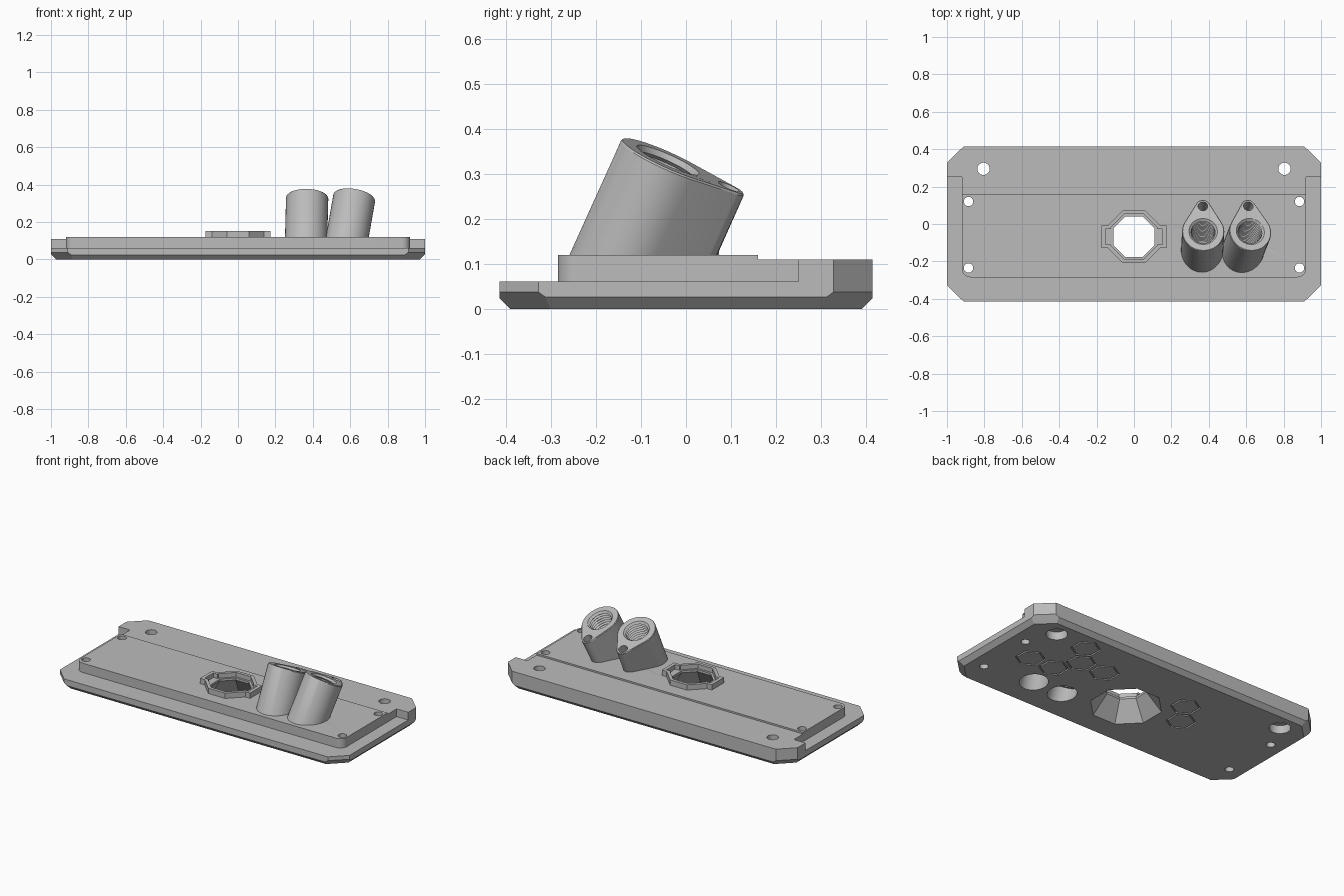
import bpy, bmesh
from math import sin, cos, pi, acos, radians
from mathutils import Matrix, Vector

default = bpy.data.objects.get("Cube")
if default:
    bpy.data.objects.remove(default)

grey = bpy.data.materials.new("light grey")
grey.use_nodes = True
grey.diffuse_color = (0.5, 0.5, 0.5, 1)
grey.node_tree.nodes["Principled BSDF"].inputs["Base Color"].default_value = (0.5, 0.5, 0.5, 1)


def to_object(name, bm, matrix=None):
    if matrix:
        bm.transform(matrix)
    bmesh.ops.recalc_face_normals(bm, faces=bm.faces)
    mesh = bpy.data.meshes.new(name)
    bm.to_mesh(mesh)
    bm.free()
    mesh.materials.append(grey)
    ob = bpy.data.objects.new(name, mesh)
    bpy.context.collection.objects.link(ob)
    return ob


def loft(name, rings, matrix=None):
    """Closed solid through a stack of (outline, z) rings."""
    bm = bmesh.new()
    loops = [[bm.verts.new((x, y, z)) for x, y in pts] for pts, z in rings]
    for low, high in zip(loops, loops[1:]):
        for i in range(len(low)):
            j = (i + 1) % len(low)
            bm.faces.new((low[i], low[j], high[j], high[i]))
    bm.faces.new(loops[0])
    bm.faces.new(loops[-1])
    return to_object(name, bm, matrix)


def ngon(r, n=40, cx=0, cy=0, turn=0.0):
    return [(cx + r * cos(2 * pi * i / n + turn), cy + r * sin(2 * pi * i / n + turn)) for i in range(n)]


def rect(x0, x1, y0, y1):
    return [(x0, y0), (x1, y0), (x1, y1), (x0, y1)]


def prism(name, pts, z0, z1):
    return loft(name, [(pts, z0), (pts, z1)])


def combine(target, tool, op='DIFFERENCE', keep=False):
    mod = target.modifiers.new("combine", 'BOOLEAN')
    mod.operation, mod.solver, mod.object = op, 'EXACT', tool
    bpy.context.view_layer.update()
    graph = bpy.context.evaluated_depsgraph_get()
    mesh = bpy.data.meshes.new_from_object(target.evaluated_get(graph))
    target.modifiers.clear()
    target.data = mesh
    if not keep:
        bpy.data.objects.remove(tool)


def clip(bm, point, normal):
    bmesh.ops.bisect_plane(bm, geom=bm.verts[:] + bm.edges[:] + bm.faces[:],
                           plane_co=point, plane_no=normal, clear_outer=True)
    bmesh.ops.holes_fill(bm, edges=[e for e in bm.edges if e.is_boundary])


# Base plate: box with cut corners and a chamfered underside
W, D, REAR, LEDGE, DECK = 1.0, 0.415, 0.11, 0.062, 0.12
bm = bmesh.new()
bmesh.ops.create_cube(bm, size=1, matrix=Matrix.Translation((0, 0, REAR / 2)) @ Matrix.Diagonal((2 * W, 2 * D, REAR, 1)))
for s in (-1, 1):
    clip(bm, (s * W, 0, 0.027), (s, 0, -1))
    clip(bm, (0, s * D, 0.025), (0, s, -1))
    for t in (-1, 1):
        corner = (s * W, t * 0.328, 0.038)
        clip(bm, corner, (s * 0.7, t * 0.72, 0))
        clip(bm, corner, (s * 0.7, t * 0.72, -1))
plate = to_object("base_plate", bm)

# Lower ledge around the front and sides
combine(plate, prism("cut", rect(-2, 2, -1, 0.16), LEDGE, 1))
for s in (-1, 1):
    combine(plate, prism("cut", rect(*sorted((s * 0.92, s * 2)), 0.1, 0.25), LEDGE, 1))

# Raised deck with rounded front corners
R = 0.045
arc = [i * pi / 16 for i in range(9)]
outline = [(-0.92, 0.16)]
outline += [(-0.92 + R - R * cos(a), -0.285 + R - R * sin(a)) for a in arc]
outline += [(-x, y) for x, y in reversed(outline)]
combine(plate, prism("deck", outline, 0.04, DECK), 'UNION')

# Collar around the central opening: octagon with a tab on each side
CY, EIGHTH = -0.068, pi / 8


def tabbed(r, tab_x, tab_y, z0, z1):
    ob = prism("collar", ngon(r, 8, 0, CY, EIGHTH), z0, z1)
    combine(ob, prism("tab", rect(-tab_x, tab_x, CY - tab_y, CY + tab_y), z0, z1), 'UNION')
    return ob


collar = tabbed(0.153, 0.173, 0.06, 0.1, 0.153)
combine(collar, tabbed(0.132, 0.152, 0.042, 0.125, 0.2))
funnel = loft("funnel", [(ngon(r, 8, 0, CY, EIGHTH), z) for r, z in
                         ((0.213, -0.01), (0.118, 0.112), (0.118, 0.2))])
combine(collar, funnel, keep=True)
combine(plate, funnel)

# Screw holes, with counterbores under the rear pair
for s in (-1, 1):
    for y, r, top in ((0.295, 0.033, 1), (0.295, 0.06, 0.05), (0.12, 0.025, 1), (-0.235, 0.025, 1)):
        x = 0.805 if y > 0.2 else 0.885
        combine(plate, prism("hole", ngon(r, 32, s * x, y), -0.1, top))

# Engraved hexagon outlines on the underside
PITCH, ROW = 0.167, 0.138
for col, row in ((4.5, 0), (3.5, 0), (3, 1), (2, 1), (3.5, 2), (-1.5, 1), (-2, 0)):
    x, y = col * PITCH - 0.005, row * ROW
    groove = prism("groove", ngon(0.085, 6, x, y, pi / 6), -0.01, 0.008)
    combine(groove, prism("core", ngon(0.075, 6, x, y, pi / 6), -0.1, 0.1))
    combine(plate, groove)

# Tilted teardrop sockets with a threaded bore and a small screw hole
BIG, SMALL, GAP = 0.113, 0.038, 0.148
a = acos((BIG - SMALL) / GAP)
steps = [i / 24 for i in range(25)]
tear = [(SMALL * sin(t), GAP + SMALL * cos(t)) for t in (-a + 2 * a * k for k in steps)]
tear += [(BIG * sin(t), BIG * cos(t)) for t in (a + 2 * (pi - a) * k for k in steps)]

bore_profile = [(0.085, 0.02), (0.076, 0)]
for i in range(17):
    bore_profile += [(0.064, -0.012 - i * 0.016), (0.073, -0.02 - i * 0.016)]
bore_profile += [(0.058, -0.29), (0.058, -0.31), (0.08, -0.312), (0.08, -0.47)]

sockets = []
for name, x, lean in (("inner_socket", 0.37, 1.5), ("outer_socket", 0.622, 10)):
    frame = (Matrix.Translation((x, -0.04, 0.332)) @ Matrix.Rotation(radians(lean), 4, 'Y')
             @ Matrix.Rotation(radians(-24), 4, 'X'))
    rim = [(px * 0.97, py * 0.98) for px, py in tear]
    socket = loft(name, [(tear, -0.4), (tear, -0.004), (rim, 0)], frame)
    combine(socket, prism("trim", rect(-2, 2, -2, 2), -1, 0.1))
    sockets.append((socket, frame))

for socket, frame in sockets:
    bore = loft("bore", [(ngon(r), z) for r, z in bore_profile], frame)
    screw = loft("screw", [(ngon(0.026, 24, 0, GAP), z) for z in (-0.13, 0.1)], frame)
    combine(socket, screw)
    for other, _ in sockets:
        combine(other, bore, keep=True)
    combine(plate, bore)

# Flat faces stay crisp, round walls are smooth
for ob in (plate, collar, *(s for s, _ in sockets)):
    bpy.ops.object.select_all(action='DESELECT')
    ob.select_set(True)
    bpy.context.view_layer.objects.active = ob
    bpy.ops.object.shade_smooth_by_angle(angle=radians(30))
